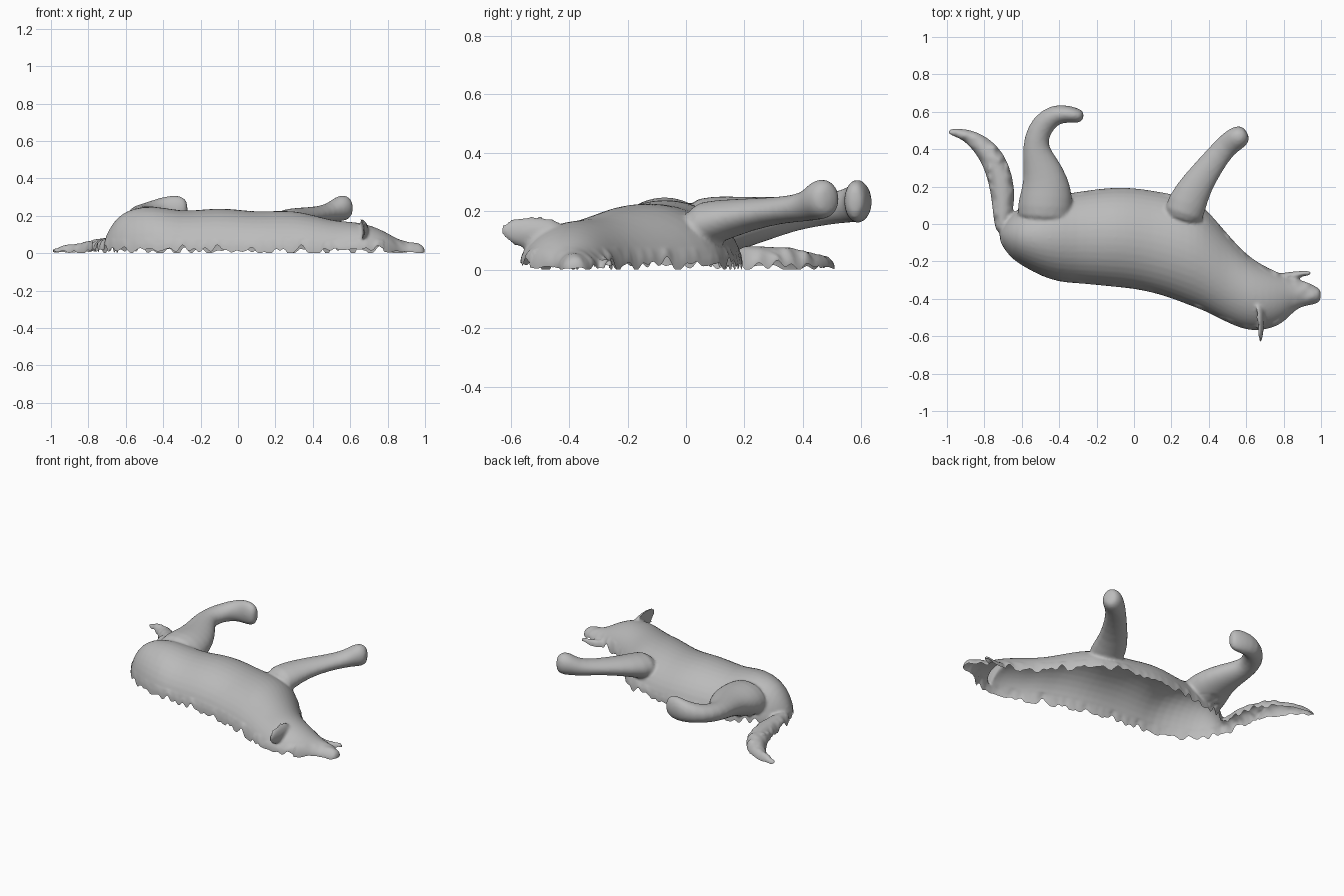
import bpy, bmesh, math
from mathutils import Vector, noise

fur = bpy.data.materials.new("grey_fur")
fur.diffuse_color = (0.5, 0.5, 0.5, 1)


def tube(bm, rings, axis=None, cup=False, n=20):
    """Closed loft through rings of (x, y, z, half width, half height)."""
    loops = []
    for i, (x, y, z, w, h) in enumerate(rings):
        a, b = rings[max(i - 1, 0)], rings[min(i + 1, len(rings) - 1)]
        t = Vector(axis) if axis else Vector((b[0] - a[0], b[1] - a[1])).normalized()
        side = Vector((t.y, -t.x, 0))
        loop = []
        for k in range(n):
            ang = 2 * math.pi * k / n
            c, s = math.cos(ang), math.sin(ang)
            if cup and c > 0:          # fold the front inwards into a crescent
                c *= -0.3
            loop.append(bm.verts.new(Vector((x, y, z)) + side * (w * c) + Vector((0, 0, h * s))))
        loops.append(loop)
    for p, q in zip(loops, loops[1:]):
        for k in range(n):
            bm.faces.new((p[k], p[(k + 1) % n], q[(k + 1) % n], q[k]))
    bm.faces.new(loops[0][::-1])
    bm.faces.new(loops[-1])


bm = bmesh.new()

# Trunk, neck, head and snout: (x, back y, belly y, height)
trunk = [(-.72, -.09, -.03, .06), (-.69, -.14, .02, .13), (-.65, -.19, .06, .19), (-.59, -.23, .1, .235),
         (-.5, -.28, .14, .255), (-.4, -.315, .16, .25), (-.3, -.32, .175, .228), (-.2, -.33, .19, .236),
         (-.1, -.34, .2, .245), (0, -.35, .197, .237), (.1, -.37, .182, .225), (.2, -.4, .165, .23),
         (.3, -.44, .14, .23), (.37, -.465, .1, .215), (.44, -.5, .02, .197), (.5, -.53, -.05, .18),
         (.57, -.56, -.13, .172), (.64, -.575, -.19, .168), (.72, -.565, -.235, .148), (.79, -.535, -.265, .115),
         (.83, -.495, -.285, .09), (.88, -.445, -.295, .065), (.94, -.435, -.315, .055), (.985, -.425, -.34, .045),
         (1.0, -.405, -.355, .025)]
tube(bm, [(x, (a + b) / 2, 0, (b - a) / 2, h) for x, a, b, h in trunk], axis=(1, 0))

# Lower jaw
tube(bm, [(.74, -.30, 0, .03, .05), (.82, -.275, 0, .018, .04), (.89, -.265, 0, .015, .035), (.955, -.262, 0, .013, .025)])

# Raised front leg and paw
tube(bm, [(.25, .0, .14, .11, .09), (.28, .11, .165, .108, .075), (.34, .22, .19, .085, .055),
          (.425, .335, .205, .068, .045), (.49, .415, .215, .062, .05), (.535, .45, .24, .064, .07),
          (.575, .475, .243, .06, .07), (.605, .492, .24, .035, .045)])

# Raised hind leg and paw
tube(bm, [(-.48, -.02, .12, .15, .12), (-.475, .1, .14, .15, .115), (-.468, .19, .16, .135, .09),
          (-.485, .28, .175, .108, .075), (-.518, .37, .192, .08, .06), (-.528, .45, .203, .066, .055),
          (-.49, .535, .215, .066, .055), (-.42, .59, .23, .056, .068), (-.35, .588, .235, .046, .077),
          (-.3, .578, .235, .04, .072), (-.268, .573, .235, .025, .045)])

# Tail
tube(bm, [(-.71, -.06, 0, .03, .08), (-.7, .06, 0, .055, .085), (-.7, .18, 0, .067, .085), (-.73, .3, 0, .068, .08),
          (-.78, .39, 0, .062, .07), (-.86, .46, 0, .043, .05), (-.93, .487, 0, .026, .035), (-1.0, .495, 0, .015, .02)])

# Cupped ear
tube(bm, [(.645, -.42, .12, .05, .055), (.65, -.5, .125, .048, .06), (.655, -.56, .127, .04, .058),
          (.662, -.605, .13, .028, .042), (.668, -.637, .135, .012, .02)], cup=True)

bmesh.ops.recalc_face_normals(bm, faces=bm.faces)
mesh = bpy.data.meshes.new("animal_body")
bm.to_mesh(mesh)
bm.free()
body = bpy.data.objects.new("animal_body", mesh)
bpy.context.collection.objects.link(body)

# Fuse the parts into one smooth skin
sub = body.modifiers.new("round", "SUBSURF")
sub.levels = 1
rem = body.modifiers.new("fuse", "REMESH")
rem.mode = "VOXEL"
rem.voxel_size = 0.0095
smo = body.modifiers.new("relax", "SMOOTH")
smo.factor, smo.iterations = 0.5, 5
skin = bpy.data.meshes.new_from_object(body.evaluated_get(bpy.context.evaluated_depsgraph_get()))
body.modifiers.clear()
body.data = skin

# Keep only the upper shell, with a ragged open lower edge
bm = bmesh.new()
bm.from_mesh(skin)
bmesh.ops.bisect_plane(bm, geom=bm.verts[:] + bm.edges[:] + bm.faces[:], plane_co=(0, 0, 0.001),
                       plane_no=(0, 0, 1), clear_inner=True)
for v in bm.verts:
    if v.co.z < 0.08:
        ragged = max(0, noise.noise(Vector((v.co.x * 22, v.co.y * 22, 3))) + 0.35)
        lift = min(0.045, 0.05 * ragged) * (0.35 if abs(v.co.x) > 0.78 else 1)
        v.co.z += lift * (1 - v.co.z / 0.08)
bm.to_mesh(skin)
bm.free()

skin.materials.clear()
skin.materials.append(fur)
bpy.context.view_layer.objects.active = body
body.select_set(True)
bpy.ops.object.shade_smooth_by_angle(angle=math.radians(50))
